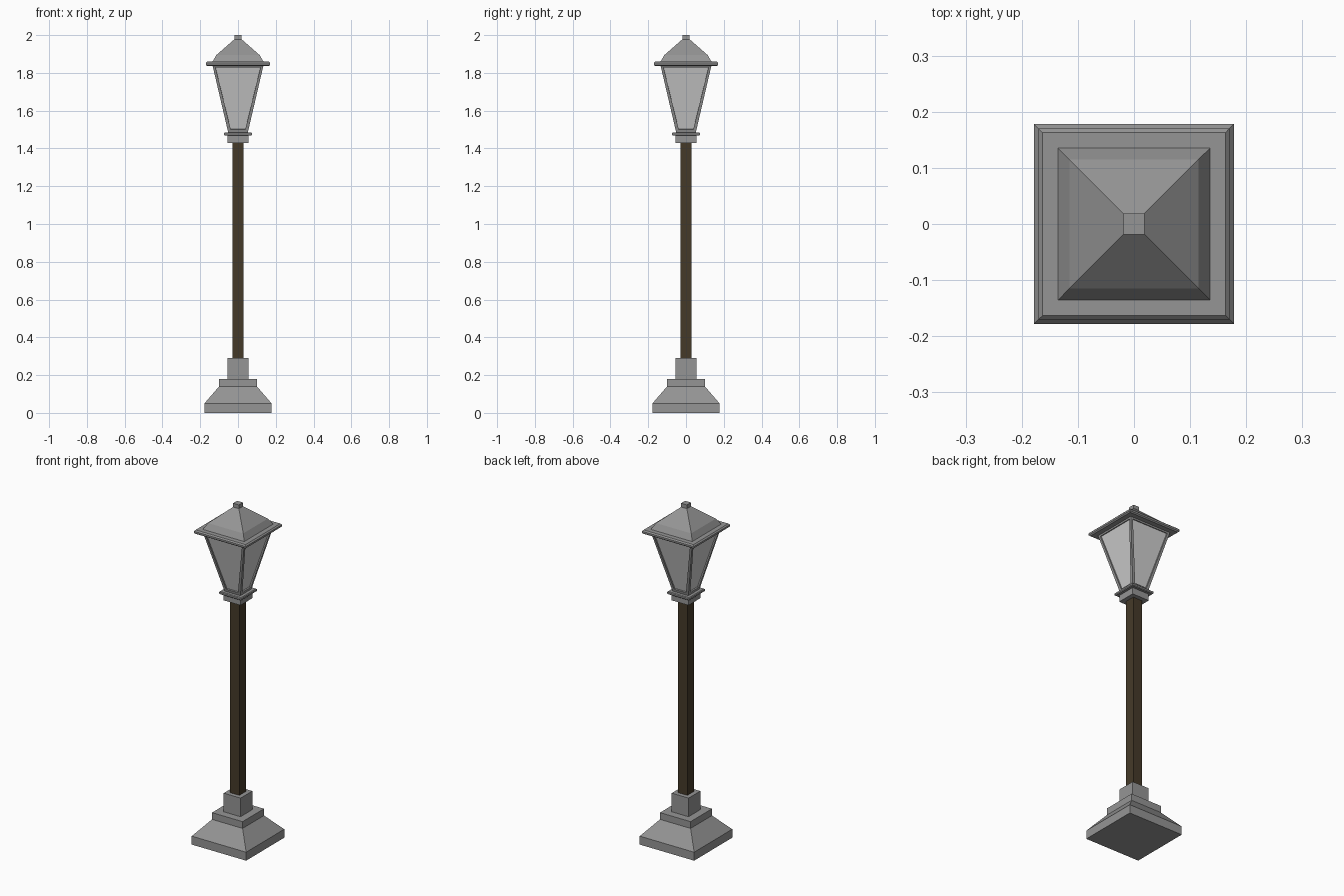
import bpy
import bmesh
from mathutils import Vector

cube = bpy.data.objects.get("Cube")
if cube:
    bpy.data.objects.remove(cube)


def material(name, rgb):
    mat = bpy.data.materials.new(name)
    mat.use_nodes = True
    colour = (*rgb, 1)
    mat.diffuse_color = colour
    mat.node_tree.nodes["Principled BSDF"].inputs["Base Color"].default_value = colour
    return mat


metal = material("grey metal", (0.30, 0.30, 0.30))
glass = material("pale glass", (0.62, 0.62, 0.62))
wood = material("dark brown wood", (0.06, 0.042, 0.022))


def square_loft(name, profile, *mats):
    """Solid of square cross-section through (half width, height) steps."""
    bm = bmesh.new()
    rings = [[bm.verts.new((sx * h, sy * h, z))
              for sx, sy in ((-1, -1), (1, -1), (1, 1), (-1, 1))]
             for h, z in profile]
    for low, high in zip(rings, rings[1:]):
        for i in range(4):
            j = (i + 1) % 4
            bm.faces.new((low[i], low[j], high[j], high[i]))
    bm.faces.new(rings[0][::-1])
    bm.faces.new(rings[-1])
    mesh = bpy.data.meshes.new(name)
    bm.to_mesh(mesh)
    bm.free()
    obj = bpy.data.objects.new(name, mesh)
    bpy.context.collection.objects.link(obj)
    for mat in mats:
        mesh.materials.append(mat)
    return obj


# Stepped foot and post
square_loft("base", [(0.178, 0), (0.178, 0.05), (0.1, 0.14), (0.1, 0.18)], metal)
square_loft("post_socket", [(0.055, 0.18), (0.055, 0.29)], metal)
square_loft("post", [(0.03, 0.29), (0.03, 1.43)], wood)

# Collar under the lantern
square_loft("collar", [(0.055, 1.43), (0.055, 1.47)], metal)
square_loft("collar_flange", [(0.069, 1.468), (0.073, 1.472), (0.073, 1.481),
                              (0.069, 1.485)], metal)

# Tapered lantern with a recessed pane in each side
lantern = square_loft("lantern", [(0.052, 1.485), (0.135, 1.84)], metal, glass)
bm = bmesh.new()
bm.from_mesh(lantern.data)
bm.normal_update()
sides = [f for f in bm.faces if abs(f.normal.z) < 0.7]
bmesh.ops.inset_individual(bm, faces=sides, thickness=0.021)
for face in sides:
    inward = face.normal * -0.008
    rim = bmesh.ops.extrude_discrete_faces(bm, faces=[face])["faces"][0]
    rim.material_index = 1
    bmesh.ops.translate(bm, verts=rim.verts, vec=Vector(inward))
bm.to_mesh(lantern.data)
bm.free()

# Roof with rounded eave and finial
square_loft("eave", [(0.163, 1.836), (0.17, 1.842), (0.17, 1.852), (0.163, 1.859)], metal)
square_loft("roof", [(0.136, 1.858), (0.115, 1.894), (0.019, 1.978)], metal)
square_loft("finial", [(0.019, 1.976), (0.019, 2.0)], metal)
